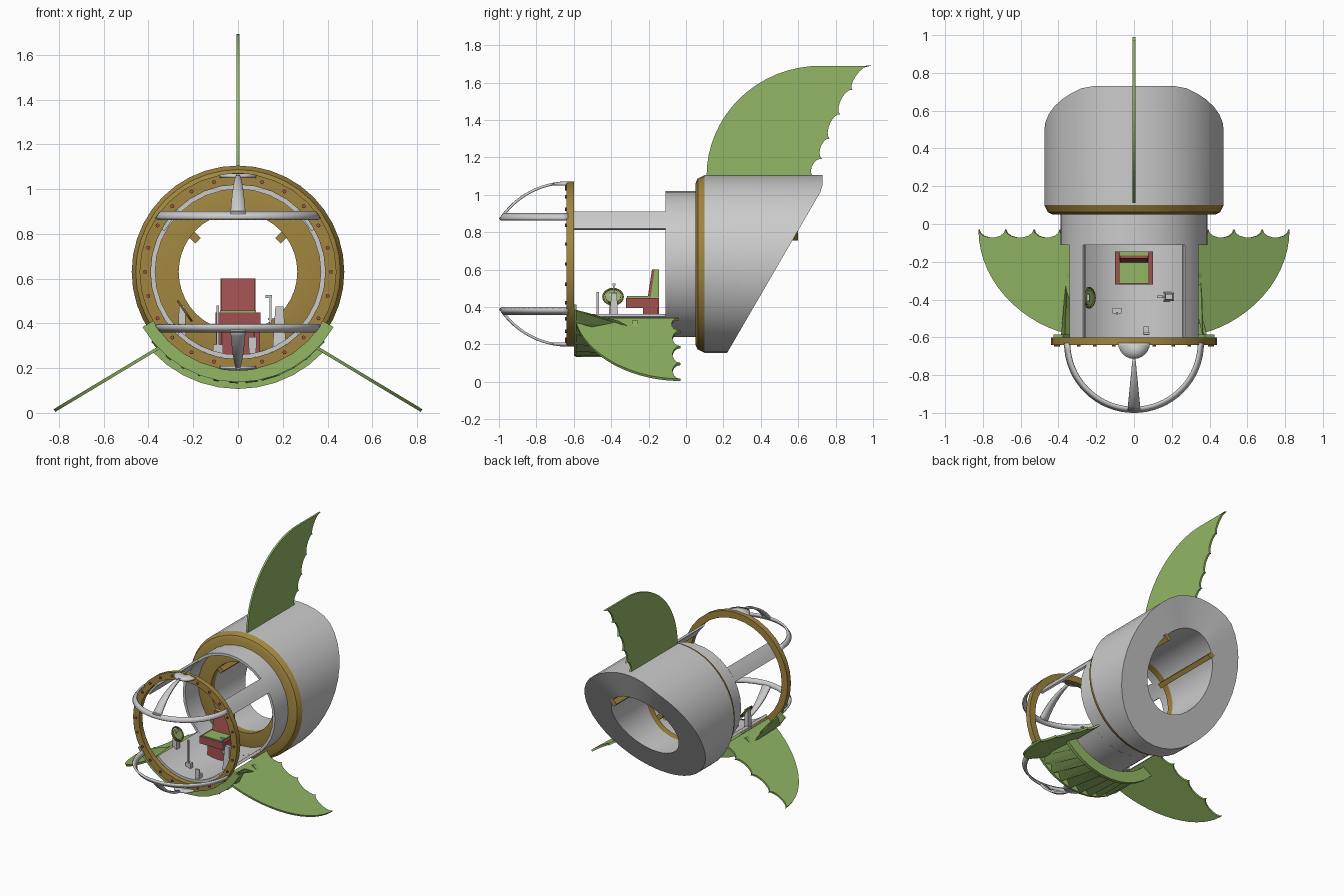
import bpy, bmesh
from math import sin, cos, pi, radians
from mathutils import Vector, Matrix

if "Cube" in bpy.data.objects:
    bpy.data.objects.remove(bpy.data.objects["Cube"])

CZ = 0.63  # height of the hull axis


def material(name, rgb):
    m = bpy.data.materials.new(name)
    m.diffuse_color = (*rgb, 1)
    m.use_nodes = True
    m.node_tree.nodes["Principled BSDF"].inputs["Base Color"].default_value = m.diffuse_color
    return m


GREEN = material("green", (0.29, 0.47, 0.13))
GOLD = material("gold", (0.36, 0.24, 0.05))
RED = material("red", (0.36, 0.08, 0.08))


def finish(name, bm, mat=None, smooth=False):
    bmesh.ops.recalc_face_normals(bm, faces=bm.faces)
    me = bpy.data.meshes.new(name)
    bm.to_mesh(me)
    bm.free()
    ob = bpy.data.objects.new(name, me)
    bpy.context.collection.objects.link(ob)
    if mat:
        me.materials.append(mat)
    if smooth:
        bpy.ops.object.select_all(action='DESELECT')
        bpy.context.view_layer.objects.active = ob
        ob.select_set(True)
        bpy.ops.object.shade_smooth_by_angle(angle=radians(30))
    return ob


def lathe(name, profile, mat=None, a0=0, a1=360, n=32, warp=None, smooth=True):
    """Sweep a closed (radius, y) profile about the hull axis, in degrees."""
    bm = bmesh.new()
    full = a1 - a0 >= 360
    rings = []
    for i in range(n if full else n + 1):
        a = radians(a0 + (a1 - a0) * i / n)
        rings.append([bm.verts.new((r * cos(a), y, CZ + r * sin(a))) for r, y in profile])
    k = len(profile)
    for i in range(n):
        p, q = rings[i], rings[(i + 1) % len(rings)]
        for j in range(k):
            bm.faces.new((p[j], p[(j + 1) % k], q[(j + 1) % k], q[j]))
    if not full:
        bm.faces.new(rings[0])
        bm.faces.new(rings[-1])
    if warp:
        for v in bm.verts:
            warp(v)
    return finish(name, bm, mat, smooth)


def tube(name, r0, r1, y0, y1, mat=None, **kw):
    return lathe(name, [(r0, y0), (r1, y0), (r1, y1), (r0, y1)], mat, **kw)


def sheet(name, f, nu, nv, thick, mat=None, smooth=False):
    """Thin surface from f(u, v), thickened."""
    bm = bmesh.new()
    g = [[bm.verts.new(f(i / nu, j / nv)) for j in range(nv + 1)] for i in range(nu + 1)]
    for i in range(nu):
        for j in range(nv):
            bm.faces.new((g[i][j], g[i + 1][j], g[i + 1][j + 1], g[i][j + 1]))
    bmesh.ops.remove_doubles(bm, verts=bm.verts, dist=1e-5)
    ob = finish(name, bm, mat, smooth)
    s = ob.modifiers.new("thickness", 'SOLIDIFY')
    s.thickness, s.offset = thick, 0
    return ob


def plate(name, pts, to3d, offset, mat):
    """Flat outline mapped to 3D and given thickness along offset."""
    bm = bmesh.new()
    off = Vector(offset)
    a = [bm.verts.new(Vector(to3d(*p)) - off) for p in pts]
    b = [bm.verts.new(Vector(to3d(*p)) + off) for p in pts]
    bm.faces.new(a)
    bm.faces.new(b)
    for i in range(len(pts)):
        j = (i + 1) % len(pts)
        bm.faces.new((a[i], a[j], b[j], b[i]))
    return finish(name, bm, mat)


def scallops(cusps, depth, n=7):
    out = []
    for (p0, q0), (p1, q1) in zip(cusps, cusps[1:]):
        d = Vector((p1 - p0, q1 - q0))
        nrm = Vector((d.y, -d.x)).normalized()
        for i in range(n):
            t = pi * i / n
            out.append(tuple(Vector((p0, q0)) + d * (1 - cos(t)) / 2 + nrm * depth * sin(t)))
    return out + [cusps[-1]]


def box(name, size, loc, mat=None, rot_y=0.0, top=1.0):
    bm = bmesh.new()
    bmesh.ops.create_cube(bm, size=1)
    for v in bm.verts:
        k = top if v.co.z > 0 else 1
        v.co = Vector((v.co.x * size[0] * k, v.co.y * size[1] * k, v.co.z * size[2]))
    bm.transform(Matrix.Translation(loc) @ Matrix.Rotation(rot_y, 4, 'Y'))
    return finish(name, bm, mat)


def cyl(name, r, h, matrix, mat=None, n=12):
    bm = bmesh.new()
    bmesh.ops.create_cone(bm, cap_ends=True, segments=n, radius1=r, radius2=r, depth=h, matrix=matrix)
    return finish(name, bm, mat, True)


# Tail barrel with slanted rear cut
def slant(v):
    if v.co.y > 0.5:
        v.co.y = min(0.73, 0.22 + 0.58 * (v.co.z - 0.155))


tube("tail_barrel", 0.265, 0.475, 0.1, 0.73, warp=slant, n=40)
lathe("barrel_collar", [(0.265, 0.05), (0.43, 0.05), (0.457, 0.063), (0.475, 0.1), (0.265, 0.1)], GOLD, n=40)

# Cabin: middle tube, trough floor, side beams, front hoop with rivets
tube("middle_tube", 0.37, 0.39, -0.11, 0.06)
tube("cabin_floor", 0.37, 0.39, -0.60, -0.11, a0=-134, a1=-46, n=10)
for side, a in (("right", 29), ("left", 134)):
    tube(side + "_beam", 0.375, 0.39, -0.60, -0.11, a0=a, a1=a + 17, n=3)
tube("front_hoop", 0.39, 0.44, -0.64, -0.60, GOLD)
for i in range(24):
    a = 2 * pi * i / 24
    cyl("rivet", 0.009, 0.012, Matrix.Translation((0.415 * cos(a), -0.642, CZ + 0.415 * sin(a)))
        @ Matrix.Rotation(pi / 2, 4, 'X'), RED, 8)


# Nose frame: parts of a sphere, above and below
def dome(sign, lat0, lat1, lon0, lon1, r=0.435):
    def f(u, v):
        la = radians(lat0 + (lat1 - lat0) * v)
        lo = radians(lon0 + (lon1 - lon0) * u)
        return (r * cos(la) * cos(lo), -0.63 + r * cos(la) * sin(lo), CZ + sign * r * sin(la))
    return f


for name, s in (("upper", 1), ("lower", -1)):
    sheet(name + "_nose_band", dome(s, 33, 38, 180, 360), 32, 1, 0.014, smooth=True)
    sheet(name + "_nose_strut", dome(s, 36, 80, 264.5, 275.5), 2, 10, 0.014, smooth=True)
    sheet(name + "_nose_cap", dome(s, 79, 90, 180, 360), 12, 2, 0.014, smooth=True)

# Top fin
arc = [(0.72 - 0.61 * cos(t * pi / 32), 1.10 + 0.59 * sin(t * pi / 32)) for t in range(17)]
rear = scallops([(0.99, 1.69), (0.89, 1.56), (0.825, 1.43), (0.77, 1.30), (0.73, 1.19), (0.68, 1.10)], 0.032)
plate("top_fin", [(0.11, 1.05)] + arc + rear + [(0.68, 1.05)],
      lambda y, z: (0, y, z), (0.007, 0, 0), GREEN)

# Side fins
edge = [(-0.59 + 0.56 * (1 - cos(t * pi / 32)), 0.63 * sin(t * pi / 32) ** 1.2) for t in range(16)]
rear = scallops([(-0.03, 0.63), (-0.03, 0.465), (-0.03, 0.29), (-0.03, 0.13), (-0.04, 0)], 0.042)
for name, s in (("right", 1), ("left", -1)):
    plate(name + "_side_fin", edge + rear,
          lambda y, d, s=s: (s * (0.28 + 0.857 * d), y, 0.335 - 0.515 * d),
          (s * 0.0036, 0, 0.006), GREEN)

# Pleated skirt under the cabin with front and rear bands
N = 22


def pleat(u, v):
    up = (round(u * N) + round(v)) % 2
    r = 0.495 if up else 0.44
    half = 56 - 10 * v
    a = radians(-90 - half + 2 * half * u)
    return (r * cos(a), -0.59 + 0.31 * v, CZ + r * sin(a))


sheet("pleated_skirt", pleat, N, 1, 0.006, GREEN)
tube("skirt_front_band", 0.435, 0.493, -0.60, -0.585, GREEN, a0=-150, a1=-30, n=12)
tube("skirt_rear_band", 0.44, 0.523, -0.285, -0.26, GREEN, a0=-137, a1=-43, n=10)

# Bars inside the barrel bore
for name, s in (("right", 1), ("left", -1)):
    box(name + "_bore_bar", (0.035, 0.54, 0.05), (s * 0.197, 0.33, 0.787), GOLD, rot_y=s * radians(45))

# Seat
box("seat_pedestal", (0.14, 0.085, 0.14), (0, -0.188, 0.33), RED)
box("seat_base", (0.2, 0.175, 0.055), (0, -0.232, 0.422), RED)
for s in (1, -1):
    box("seat_leg", (0.025, 0.08, 0.14), (s * 0.085, -0.19, 0.34), RED)
box("seat_cushion", (0.16, 0.12, 0.012), (0, -0.255, 0.452), GREEN)
plate("seat_back", [(-0.19, 0.45), (-0.145, 0.45), (-0.145, 0.6), (-0.168, 0.6)],
      lambda y, z: (0, y, z), (0.078, 0, 0), GREEN)
plate("seat_back_pad", [(-0.205, 0.45), (-0.19, 0.45), (-0.168, 0.6), (-0.182, 0.6)],
      lambda y, z: (0, y, z), (0.075, 0, 0), RED)

# Left console with tilted dial
box("dial_post", (0.035, 0.045, 0.16), (-0.25, -0.39, 0.40), top=0.8)
tilt = Matrix.Translation((-0.238, -0.39, 0.455)) @ Matrix.Rotation(radians(55), 4, 'Y')
cyl("dial_face", 0.042, 0.01, tilt, GREEN, 16)
bpy.ops.mesh.primitive_torus_add(major_radius=0.052, minor_radius=0.006, major_segments=20, minor_segments=6)
rim = bpy.context.object
rim.name, rim.matrix_world = "dial_rim", tilt
rim.data.materials.append(GOLD)

# Right console with lever
box("lever_console", (0.06, 0.05, 0.18), (0.185, -0.385, 0.385), top=0.6)
box("lever_rod", (0.008, 0.008, 0.12), (0.145, -0.385, 0.46))
box("lever_arm", (0.05, 0.01, 0.01), (0.16, -0.385, 0.42))
box("lever_grip", (0.03, 0.015, 0.012), (0.138, -0.385, 0.52))

# Floor stick and pedal
box("stick_base", (0.045, 0.03, 0.04), (-0.09, -0.46, 0.285))
box("stick", (0.01, 0.012, 0.19), (-0.09, -0.472, 0.385))
box("pedal_base", (0.03, 0.045, 0.035), (0.065, -0.565, 0.282))
box("pedal", (0.035, 0.012, 0.05), (0.065, -0.58, 0.315))
